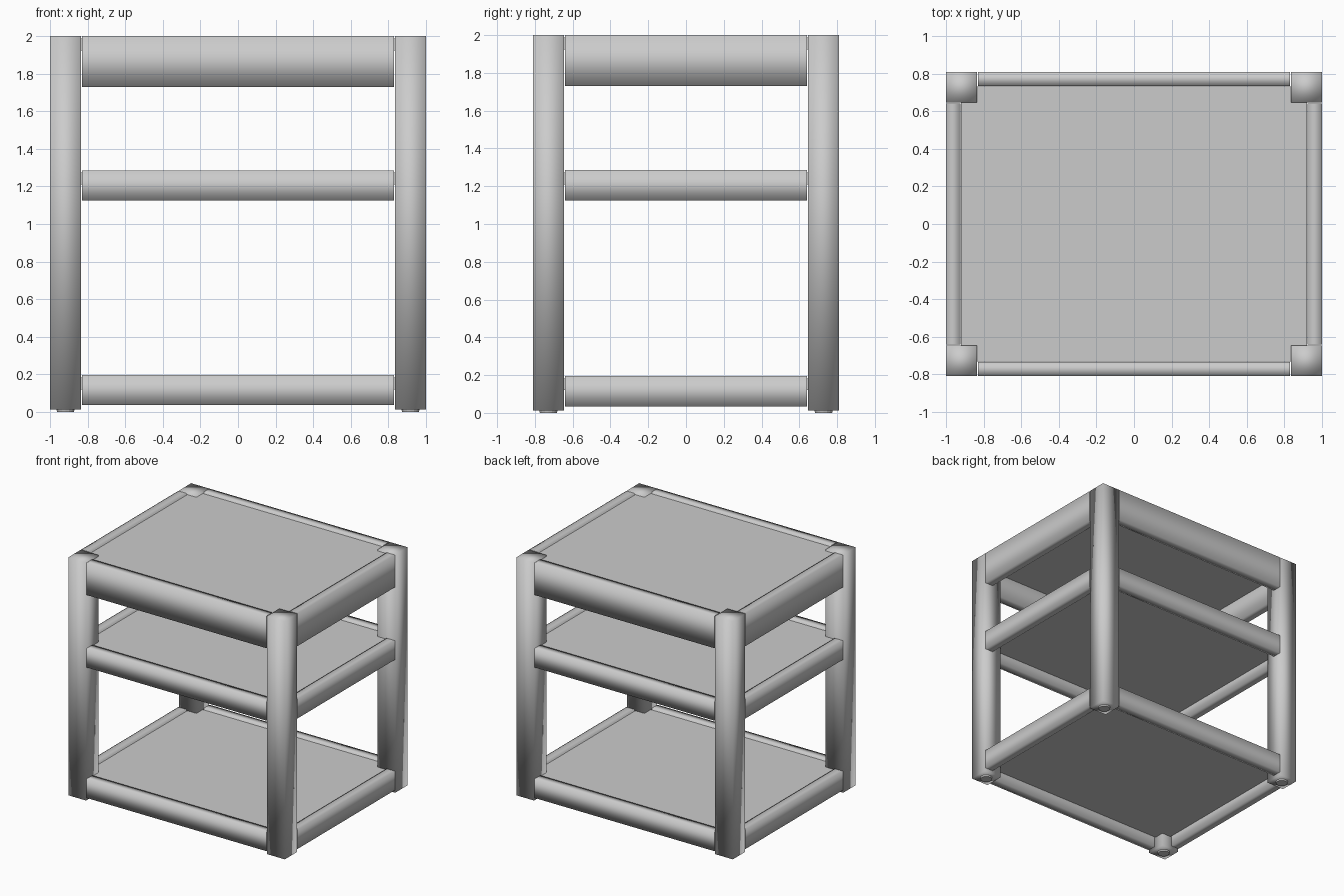
import bpy
import bmesh
from mathutils import Matrix, Vector

cube = bpy.data.objects.get("Cube")
if cube:
    bpy.data.objects.remove(cube, do_unlink=True)

grey = bpy.data.materials.new("light_grey")
grey.use_nodes = True
colour = (0.6, 0.6, 0.6, 1)
grey.diffuse_color = colour
grey.node_tree.nodes["Principled BSDF"].inputs["Base Color"].default_value = colour


def add_object(name, bm, smooth=True):
    mesh = bpy.data.meshes.new(name)
    for face in bm.faces:
        face.smooth = smooth
    bm.to_mesh(mesh)
    bm.free()
    mesh.materials.append(grey)
    obj = bpy.data.objects.new(name, mesh)
    bpy.context.collection.objects.link(obj)
    return obj


def box(name, low, high, smooth=True, cap_axis=None):
    """Box between two corners; cap_axis keeps its two end faces sharp."""
    low, high = Vector(low), Vector(high)
    bm = bmesh.new()
    bmesh.ops.create_cube(bm, size=1, matrix=Matrix.Translation((low + high) / 2)
                          @ Matrix.Diagonal((*(high - low), 1)))
    bm.normal_update()
    if cap_axis is not None:
        for face in bm.faces:
            if abs(face.normal[cap_axis]) > 0.5:
                for edge in face.edges:
                    edge.smooth = False
    return add_object(name, bm, smooth)


X, Y = 1.0, 0.81          # outer half width and depth
POST = 0.163              # leg thickness
RAIL = 0.075              # rail thickness
GAP = 0.006               # joint between rail and leg

# Legs with small round feet
for x_name, sx in (("left", 1), ("right", -1)):
    for y_name, sy in (("front", -1), ("back", 1)):
        xs = sorted((sx * X, sx * (X - POST)))
        ys = sorted((sy * Y, sy * (Y - POST)))
        box(f"{y_name}_{x_name}_leg", (xs[0], ys[0], 0.012), (xs[1], ys[1], 2.0))
        bm = bmesh.new()
        bmesh.ops.create_cone(bm, cap_ends=True, segments=16,
                              radius1=0.045, radius2=0.05, depth=0.02,
                              matrix=Matrix.Translation((sum(xs) / 2, sum(ys) / 2, 0.01)))
        add_object(f"{y_name}_{x_name}_foot", bm, False)

# Three tiers: four rails framing a thin recessed panel
tiers = (("bottom", 0.035, 0.195), ("middle", 1.125, 1.285), ("top", 1.73, 2.0))
rail_x, rail_y = X - POST - GAP, Y - POST - GAP
for tier, z0, z1 in tiers:
    for side, s in (("front", -1), ("back", 1)):
        ys = sorted((s * Y, s * (Y - RAIL)))
        box(f"{tier}_{side}_rail", (-rail_x, ys[0], z0), (rail_x, ys[1], z1), cap_axis=0)
    for side, s in (("right", -1), ("left", 1)):
        xs = sorted((s * X, s * (X - RAIL)))
        box(f"{tier}_{side}_rail", (xs[0], -rail_y, z0), (xs[1], rail_y, z1), cap_axis=1)
    px, py = X - RAIL - 0.004, Y - RAIL - 0.004
    box(f"{tier}_panel", (-px, -py, z1 - 0.075), (px, py, z1 - 0.012), smooth=False)
